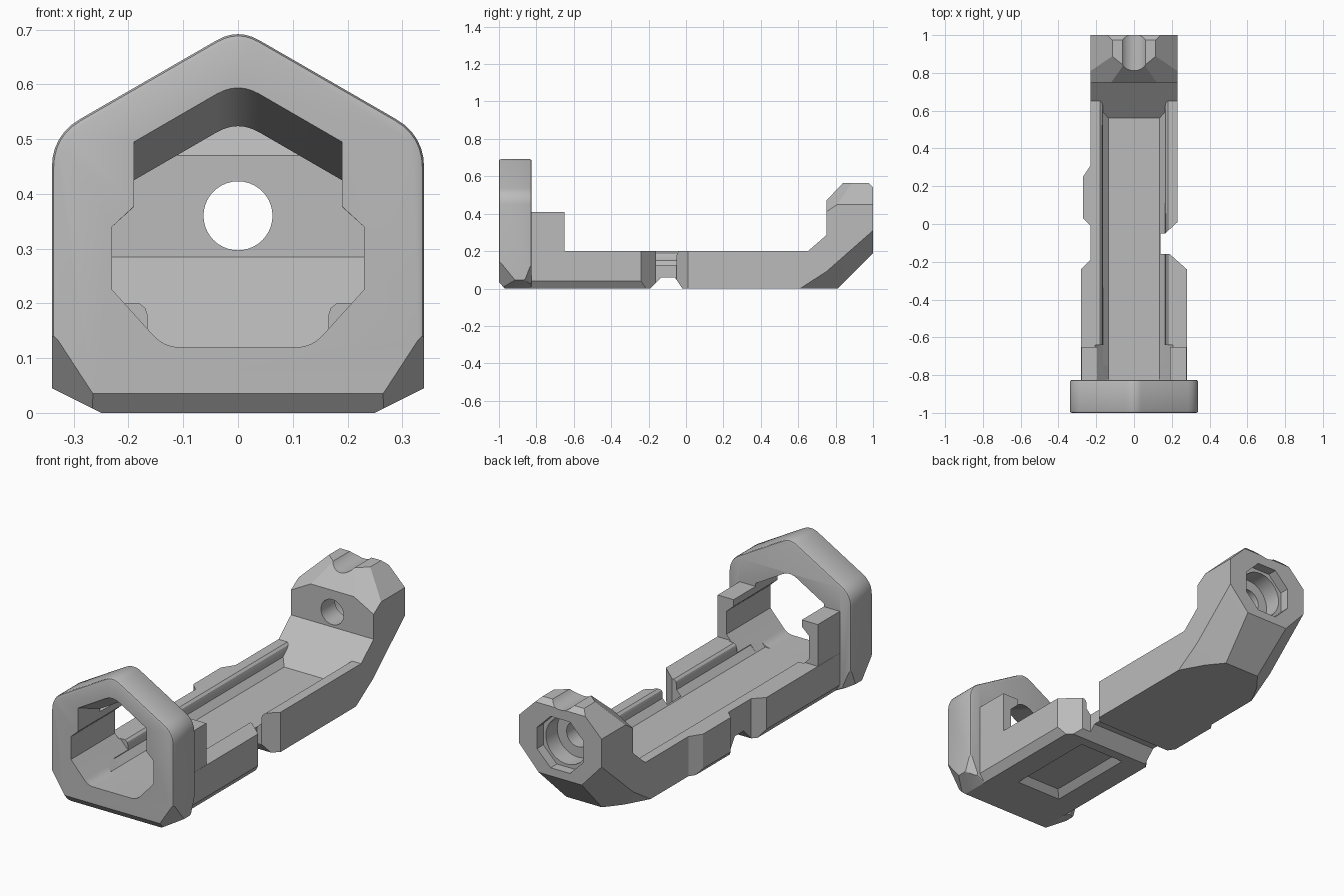
import bpy, bmesh, math
from mathutils import Vector

cube = bpy.data.objects.get("Cube")
if cube:
    bpy.data.objects.remove(cube, do_unlink=True)

grey = bpy.data.materials.new("plain_grey")
grey.use_nodes = True
COLOUR = (0.5, 0.5, 0.5, 1)
grey.diffuse_color = COLOUR
grey.node_tree.nodes["Principled BSDF"].inputs["Base Color"].default_value = COLOUR


def loft(name, first, second):
    """Closed solid between two matching loops of points."""
    bm = bmesh.new()
    a = [bm.verts.new(p) for p in first]
    b = [bm.verts.new(p) for p in second]
    bm.faces.new(a)
    bm.faces.new(b)
    for i in range(len(a)):
        j = (i + 1) % len(a)
        bm.faces.new((a[i], a[j], b[j], b[i]))
    bmesh.ops.recalc_face_normals(bm, faces=bm.faces)
    mesh = bpy.data.meshes.new(name)
    bm.to_mesh(mesh)
    bm.free()
    mesh.materials.append(grey)
    obj = bpy.data.objects.new(name, mesh)
    bpy.context.collection.objects.link(obj)
    return obj


def prism(name, outline, axis, low, high):
    def place(t):
        return [p[:axis] + (t,) + p[axis:] for p in outline]
    return loft(name, place(low), place(high))


def mirrored(half):
    """Complete a right-half outline, listed from bottom to top."""
    return half + [(-x, z) for x, z in reversed(half) if x > 0]


def rounded(points, radii, steps=6):
    """Round chosen corners of an outline; radii maps index to offset."""
    out = []
    for i, p in enumerate(points):
        d = radii.get(i)
        if not d:
            out.append(p)
            continue
        c = Vector(p)
        a = c + (Vector(points[i - 1]) - c).normalized() * d
        b = c + (Vector(points[(i + 1) % len(points)]) - c).normalized() * d
        for k in range(steps + 1):
            t = k / steps
            out.append(tuple(a * (1 - t) ** 2 + c * 2 * t * (1 - t) + b * t * t))
    return out


def slice_off(obj, p, q, r, keep, both=True):
    """Cut away everything beyond the plane p q r, on both sides if asked."""
    bm = bmesh.new()
    bm.from_mesh(obj.data)
    for s in ((1, -1) if both else (1,)):
        a, b, c, k = [Vector((v[0] * s, v[1], v[2])) for v in (p, q, r, keep)]
        n = (b - a).cross(c - a).normalized()
        if n.dot(k - a) > 0:
            n = -n
        bmesh.ops.bisect_plane(bm, geom=bm.verts[:] + bm.edges[:] + bm.faces[:],
                               dist=1e-5, plane_co=a, plane_no=n, clear_outer=True)
        rim = [e for e in bm.edges if e.is_boundary]
        if rim:
            bmesh.ops.holes_fill(bm, edges=rim, sides=0)
    bmesh.ops.recalc_face_normals(bm, faces=bm.faces)
    bm.to_mesh(obj.data)
    bm.free()


def combine(obj, other, operation="DIFFERENCE"):
    mod = obj.modifiers.new("combine", "BOOLEAN")
    mod.operation, mod.solver, mod.object = operation, "EXACT", other
    other.hide_render = True
    bpy.context.view_layer.objects.active = obj
    bpy.ops.object.modifier_apply(modifier=mod.name)
    bpy.data.objects.remove(other, do_unlink=True)


def bore(name, radius, low, high, z, sides=40, turn=0):
    ring = [(radius * math.cos(turn + i * math.tau / sides),
             z + radius * math.sin(turn + i * math.tau / sides)) for i in range(sides)]
    return prism(name, ring, 1, low, high)


# Tray: stepped plan with a notch on one side and a bump on the other
plan = [(-0.28, -0.96), (0.28, -0.96), (0.28, -0.24), (0.19, -0.16), (0.14, -0.16),
        (0.14, -0.05), (0.165, -0.05), (0.23, 0.01), (0.23, 0.65), (-0.23, 0.65),
        (-0.23, 0.31), (-0.27, 0.25), (-0.27, 0.03), (-0.23, -0.01), (-0.23, -0.19),
        (-0.28, -0.24)]
tray = prism("tray", plan, 2, 0, 0.2)
centre = (0, 0, 0.15)
slice_off(tray, (0.25, 0, 0), (0.25, 1, 0), (0.28, 0, 0.04), centre)

# Channel along the tray, with rounded rail tops
channel = mirrored([(0.135, 0.12), (0.165, 0.15), (0.165, 0.178), (0.169, 0.191),
                    (0.18, 0.2), (0.18, 0.3)])
combine(tray, prism("channel_cutter", channel, 1, -0.75, 0.8))

# Rear head: bent profile, chamfered into an octagonal end
profile = [(0.5, 0), (0.81, 0), (1, 0.19), (1, 0.54), (0.975, 0.565), (0.84, 0.565),
           (0.75, 0.47), (0.75, 0.285), (0.56, 0.12), (0.5, 0.12)]
head = prism("rear_head", profile, 0, -0.23, 0.23)
inside = (0, 0.7, 0.15)
slice_off(head, (0.23, 1, 0.45), (0.23, 0.8, 0.45), (0.115, 1, 0.565), inside)
slice_off(head, (0.115, 0.75, 0.473), (0.23, 0.75, 0.41), (0.23, 0.81, 0.45), inside)
for part in (head, tray):
    slice_off(part, (0.23, 1, 0.31), (0.23, 0.75, 0.09), (0.12, 1, 0.19), inside)
    slice_off(part, (0.23, 0.75, 0.09), (0.23, 0.61, 0), (0.12, 0.81, 0), inside)

# Head bores and the finger scallop on top
combine(head, bore("through_cutter", 0.063, 0.6, 1.1, 0.36))
combine(head, bore("counterbore_cutter", 0.115, 0.86, 1.1, 0.36))
combine(head, bore("octagon_cutter", 0.14, 0.95, 1.1, 0.36, 8, math.pi / 8))
combine(head, bore("scallop_cutter", 0.075, 0.7, 1.1, 0.61))

# Front frame: rounded house-shaped plate with softened rims
outline = rounded(mirrored([(0.25, 0), (0.34, 0.045), (0.34, 0.507), (0, 0.703)]),
                  {2: 0.06, 3: 0.045, 4: 0.06})
frame = prism("front_frame", outline, 1, -1, -0.825)
bm = bmesh.new()
bm.from_mesh(frame.data)
rims = [e for e in bm.edges if abs(e.verts[0].co.y - e.verts[1].co.y) < 1e-4]
bmesh.ops.bevel(bm, geom=rims, offset=0.011, segments=2, profile=0.5, affect="EDGES")
bm.to_mesh(frame.data)
bm.free()
core = (0, -0.92, 0.3)
slice_off(frame, (0, -1, 0.035), (0.1, -1, 0.035), (0, -0.97, 0), core, False)
slice_off(frame, (0.34, -1, 0.15), (0.25, -1, 0.012), (0.34, -0.91, 0.04), core)
slice_off(frame, (0.34, -0.825, 0.14), (0.34, -0.86, 0.05), (0.28, -0.825, 0), core)
slice_off(frame, (0.34, -0.86, 0.05), (0.34, -0.95, 0), (0.28, -0.825, 0), core)

# Side posts behind the frame
for s in (1, -1):
    x = sorted((0.19 * s, 0.279 * s))
    post = [(x[0], 0.1), (x[1], 0.1), (x[1], 0.41), (x[0], 0.41)]
    combine(tray, prism("side_post", post, 1, -0.86, -0.65), "UNION")

# Join the parts into one solid
body = tray
body.name = "cradle_body"
combine(body, frame, "UNION")
combine(body, head, "UNION")

# Frame opening with a ceiling that falls toward the rear
opening = mirrored([(0.135, 0.12), (0.23, 0.225), (0.23, 0.34), (0.19, 0.377),
                    (0.19, 0.495), (0, 0.605)])
last = len(opening) - 1
opening = rounded(opening, {0: 0.03, 5: 0.045, last: 0.03})


def section(y, drop):
    return [(x, y, z - drop if z > 0.45 else z) for x, z in opening]


combine(body, loft("opening_cutter", section(-1.02, -0.008), section(-0.82, 0.072)))
lower = mirrored([(0.135, 0.12), (0.23, 0.225), (0.23, 0.34), (0.188, 0.378), (0.188, 0.43)])
combine(body, prism("post_channel_cutter", lower, 1, -0.823, -0.64))

# Cross groove and shallow tapered recess underneath
groove = [(-0.2, -0.01), (-0.13, 0.06), (-0.06, 0.06), (-0.013, -0.01)]
combine(body, prism("groove_cutter", groove, 0, -0.4, 0.4))


def rectangle(inset, z):
    w, a, b = 0.13 - inset, -0.72 + inset, -0.24 - inset
    return [(-w, a, z), (w, a, z), (w, b, z), (-w, b, z)]


combine(body, loft("recess_cutter", rectangle(0, -0.002), rectangle(0.035, 0.03)))

# Shading
bpy.ops.object.select_all(action="DESELECT")
body.select_set(True)
bpy.context.view_layer.objects.active = body
bpy.ops.object.shade_smooth_by_angle(angle=math.radians(25))
